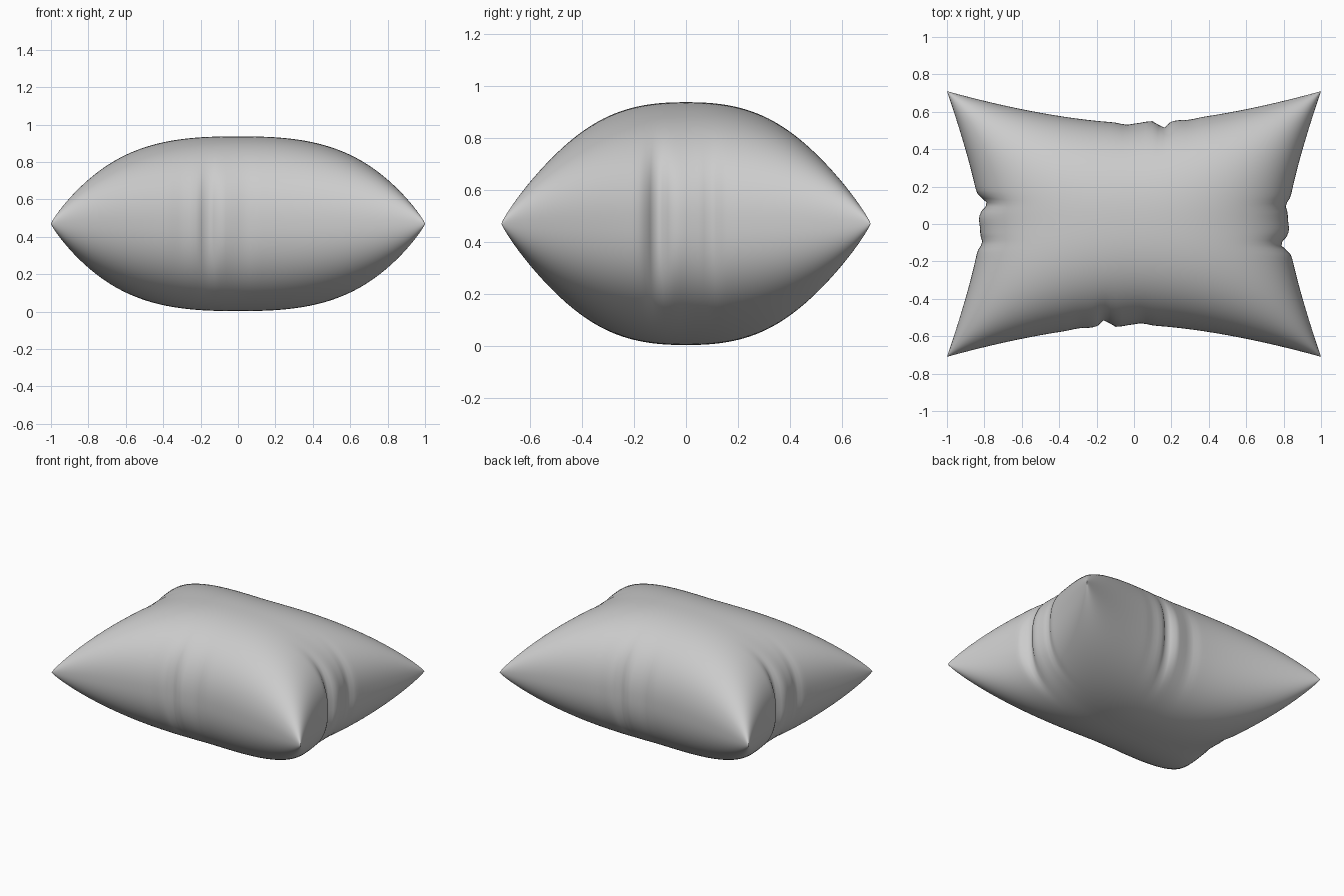
import bpy, bmesh, math

if "Cube" in bpy.data.objects:
    bpy.data.objects.remove(bpy.data.objects["Cube"])

N = 96                       # grid cells per side of each cloth panel
MID, HALF = 0.47, 0.467      # seam height and half thickness


def soft(t, p):
    """Smooth |t|^p, rounded at zero and equal to 1 at |t| = 1."""
    e = 0.01
    return (((t * t + e) ** (p / 2)) - e ** (p / 2)) / ((1 + e) ** (p / 2) - e ** (p / 2))


def dome(t, a, b):
    return max(0.0, 1 - abs(t) ** a) ** b


def folds(s, items):
    """Sum of soft creases (position, width, depth) along a seam."""
    return sum(d * math.exp(-((s - c) / w) ** 2) for c, w, d in items)


# creases along the long and short seams; opposite seams are rotated copies
LONG = [(-0.155, 0.03, 0.035), (-0.09, 0.04, -0.008), (0.04, 0.04, 0.010), (-0.3, 0.04, 0.005)]
SHORT = [(-0.11, 0.035, 0.045), (0.10, 0.03, 0.018), (-0.02, 0.04, -0.008)]


def point(u, v, side):
    x = u * (0.82 + 0.18 * soft(v, 1.3))
    y = v * (0.54 + 0.17 * soft(u, 1.6))
    # pull the creases inwards, fading away from the seam
    sx, sy = math.copysign(1, u), math.copysign(1, v)
    y -= sy * folds(-sy * x, LONG) * abs(v) ** 7
    x -= sx * folds(sx * y, SHORT) * abs(u) ** 8
    h = HALF * dome(u, 2.6, 0.42) * dome(v, 2.4, 0.45)
    # small pinched tip at each corner
    return x, y, MID + side * h


# pillow: two puffed panels sharing one seam
bm = bmesh.new()
steps = [math.sin((2 * i / N - 1) * math.pi / 2) for i in range(N + 1)]
for side in (1, -1):
    grid = [[bm.verts.new(point(u, v, side)) for v in steps] for u in steps]
    for i in range(N):
        for j in range(N):
            q = [grid[i][j], grid[i + 1][j], grid[i + 1][j + 1], grid[i][j + 1]]
            bm.faces.new(q if side > 0 else q[::-1])
bmesh.ops.remove_doubles(bm, verts=bm.verts, dist=1e-5)
bmesh.ops.recalc_face_normals(bm, faces=bm.faces)
for f in bm.faces:
    f.smooth = True

mesh = bpy.data.meshes.new("pillow")
bm.to_mesh(mesh)
bm.free()
pillow = bpy.data.objects.new("pillow", mesh)
bpy.context.collection.objects.link(pillow)
